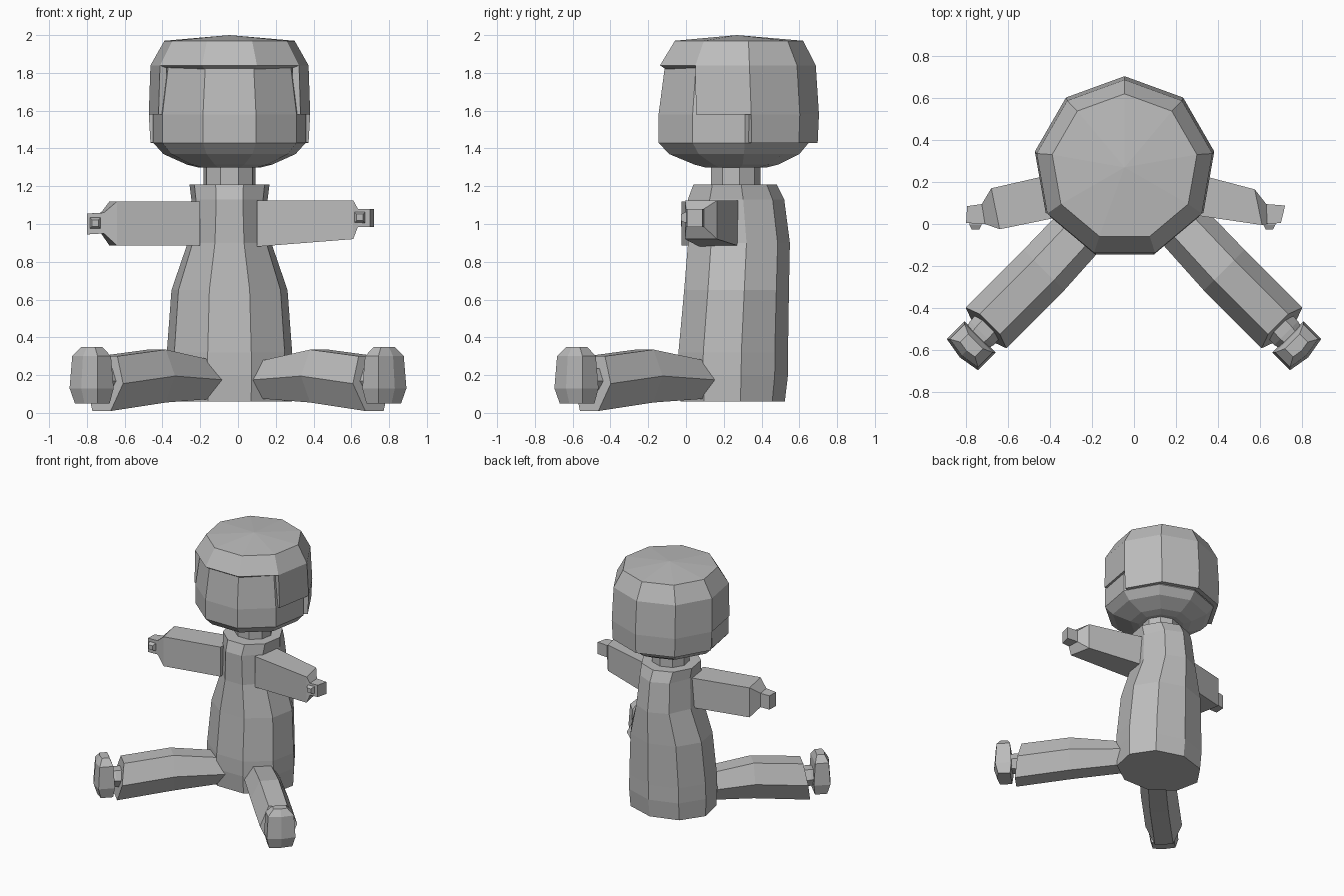
import bpy, bmesh
from math import sin, cos, radians, sqrt
from mathutils import Vector

cube = bpy.data.objects.get("Cube")
if cube:
    bpy.data.objects.remove(cube, do_unlink=True)

grey = bpy.data.materials.new("plain_grey")
grey.use_nodes = True
colour = (0.5, 0.5, 0.5, 1)
grey.diffuse_color = colour
grey.node_tree.nodes["Principled BSDF"].inputs["Base Color"].default_value = colour

CX = -0.045  # centre line of head and torso


def finish(name, bm):
    me = bpy.data.meshes.new(name)
    bm.to_mesh(me)
    bm.free()
    me.materials.append(grey)
    ob = bpy.data.objects.new(name, me)
    bpy.context.collection.objects.link(ob)
    return ob


def loft(name, rings):
    """Skin a closed solid over a list of rings of points."""
    bm = bmesh.new()
    rows = [[bm.verts.new(p) for p in ring] for ring in rings]
    n = len(rows[0])
    for a, b in zip(rows, rows[1:]):
        for i in range(n):
            j = (i + 1) % n
            bm.faces.new((a[i], a[j], b[j], b[i]))
    bm.faces.new(rows[0])
    bm.faces.new(rows[-1])
    bmesh.ops.recalc_face_normals(bm, faces=bm.faces)
    return finish(name, bm)


def nonagon(z, rx, ry, cy):
    """Nine-sided ring with one corner pointing to the back."""
    angles = [radians(90 + 40 * i) for i in range(9)]
    return [Vector((CX + rx * cos(a), cy + ry * sin(a), z)) for a in angles]


# Torso, wide at the seat and narrow at the shoulders
loft("torso", [nonagon(*r) for r in (
    (0.06, 0.335, 0.285, 0.238), (0.2, 0.34, 0.3, 0.24),
    (0.32, 0.337, 0.299, 0.241), (0.65, 0.312, 0.286, 0.259),
    (0.9, 0.225, 0.278, 0.272), (1.13, 0.205, 0.263, 0.257),
    (1.21, 0.215, 0.227, 0.253))])
loft("neck", [nonagon(z, 0.14, 0.135, 0.26) for z in (1.18, 1.34)])

# Head with rounded chin
loft("head", [nonagon(z, r, r, cy) for z, r, cy in (
    (1.3, 0.17, 0.26), (1.315, 0.23, 0.26), (1.37, 0.355, 0.245),
    (1.43, 0.41, 0.24), (1.58, 0.41, 0.24), (1.83, 0.375, 0.24),
    (1.9, 0.3, 0.25))])

# Hair shell: short fringe, longer sides, longest at the back
bm = bmesh.new()
hair_rings = ((1.97, 0.35, 0.27), (1.84, 0.425, 0.262),
              (1.58, 0.434, 0.27), (1.43, 0.425, 0.272))
rows = [[bm.verts.new(p) for p in nonagon(z, r, r, cy)] for z, r, cy in hair_rings]
crown = bm.verts.new((CX, 0.27, 2.0))
depth = [3, 3, 2, 1, 1, 1, 2, 3, 3]
for i in range(9):
    j = (i + 1) % 9
    bm.faces.new((rows[0][i], rows[0][j], crown))
    for k in range(depth[i]):
        hi, lo = rows[k], rows[k + 1]
        bm.faces.new((lo[i], lo[j], hi[j], hi[i]))
bmesh.ops.delete(bm, geom=[v for v in bm.verts if not v.link_faces], context='VERTS')
hair = finish("hair", bm)
shell = hair.modifiers.new("thickness", 'SOLIDIFY')
shell.thickness = 0.04
shell.offset = -1


# Arms: each section has a front edge, a back edge and a height range
def section(xf, yf, xb, yb, z0, z1):
    return [Vector((xf, yf, z0)), Vector((xb, yb, z0)),
            Vector((xb, yb, z1)), Vector((xf, yf, z1))]


loft("right_arm", [section(*s) for s in (
    (-0.2, 0.065, -0.2, 0.28, 0.885, 1.12),
    (-0.64, -0.025, -0.68, 0.17, 0.885, 1.12),
    (-0.71, 0.0, -0.725, 0.095, 0.95, 1.06),
    (-0.8, 0.005, -0.795, 0.085, 0.945, 1.055))])
loft("left_arm", [section(*s) for s in (
    (0.1, 0.07, 0.1, 0.29, 0.88, 1.125),
    (0.61, -0.005, 0.575, 0.165, 0.92, 1.125),
    (0.635, 0.0, 0.63, 0.095, 0.985, 1.08),
    (0.7, 0.005, 0.72, 0.088, 0.985, 1.08))])


# Thumbs: small tapered pegs pointing forward
def thumb(name, x, z):
    def square(y, h):
        return [Vector((x + a * h, y, z + b * h))
                for a, b in ((-1, -1), (1, -1), (1, 1), (-1, 1))]
    loft(name, [square(0.03, 0.03), square(-0.005, 0.028), square(-0.027, 0.017)])


thumb("right_thumb", -0.755, 1.005)
thumb("left_thumb", 0.645, 1.035)

# Legs spread outward, with ankles and upright feet
for side, s in (("right", -1), ("left", 1)):
    out = Vector((s, -1, 0)) / sqrt(2)
    across = Vector((s, 1, 0)) / sqrt(2)

    def hexagon(x, y, z, width, height, lean=0):
        ring = []
        for i in range(6):
            a = radians(60 * i)
            up = sin(a) / sin(radians(60))
            ring.append(Vector((s * x, y, z + height * up))
                        + across * width * cos(a) - out * lean * up)
        return ring

    loft(side + "_leg", [hexagon(0.17, 0.06, 0.175, 0.13, 0.1, 0.01),
                         hexagon(0.43, -0.22, 0.195, 0.137, 0.14),
                         hexagon(0.705, -0.495, 0.155, 0.137, 0.145, 0.025)])
    loft(side + "_ankle", [hexagon(0.67, -0.46, 0.165, 0.08, 0.07),
                           hexagon(0.725, -0.52, 0.17, 0.08, 0.065),
                           hexagon(0.78, -0.575, 0.17, 0.06, 0.055)])

    def sole(z, u0, u1, v):
        c = Vector((s * 0.775, -0.58, z))
        mid = (u1 - u0) * 0.15
        return [c + out * u0 - across * v, c + out * u0 + across * v,
                c + out * u1 + across * v, c + out * (u1 + mid),
                c + out * u1 - across * v]

    loft(side + "_foot", [sole(*r) for r in (
        (0.05, -0.05, 0.04, 0.085), (0.13, -0.06, 0.06, 0.105),
        (0.3, -0.05, 0.05, 0.095), (0.35, -0.03, 0.025, 0.05))])
